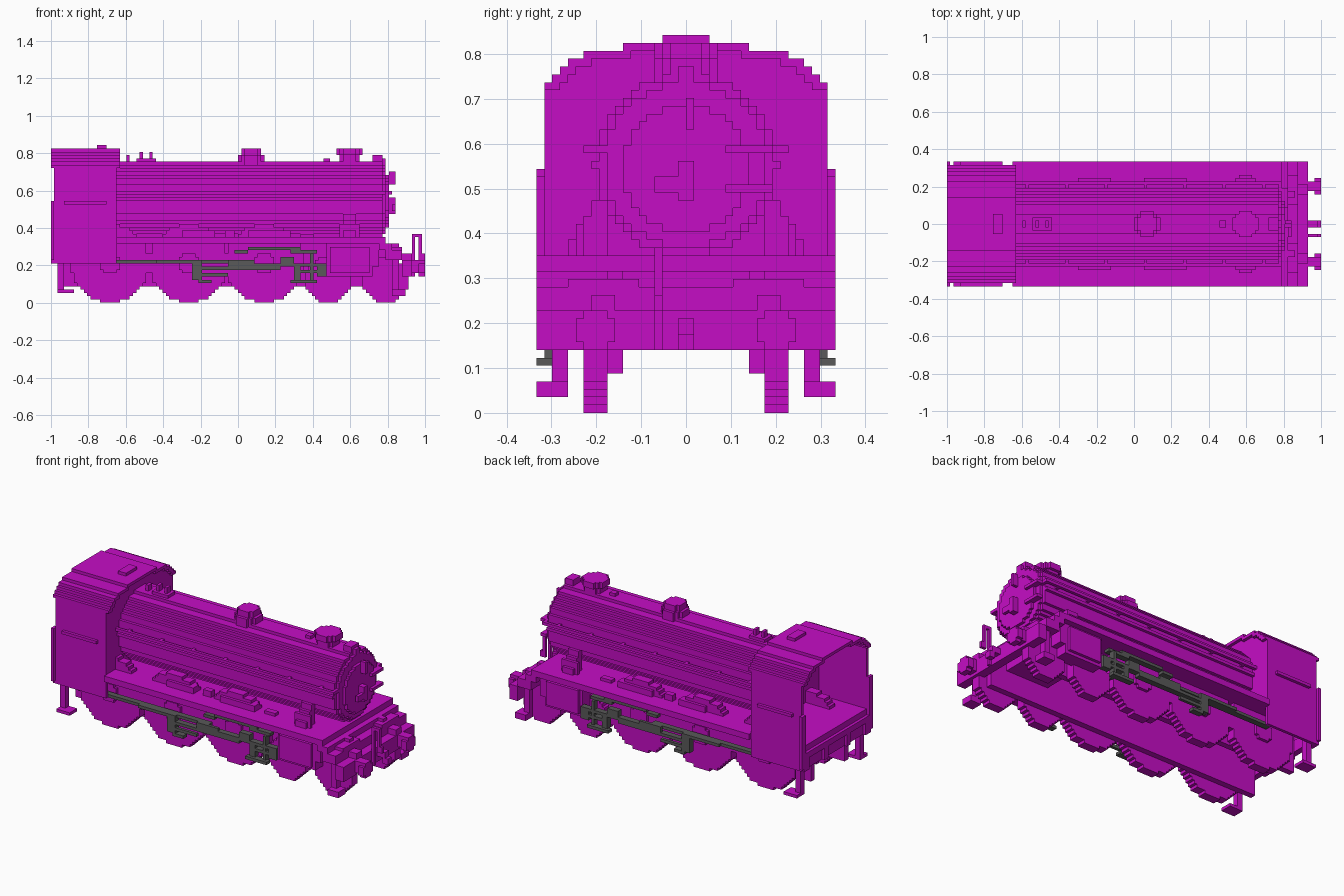
import bpy, bmesh, math

if "Cube" in bpy.data.objects:
    bpy.data.objects.remove(bpy.data.objects["Cube"], do_unlink=True)

V = 2 / 114  # size of one block; all parts are measured in blocks


def material(name, color):
    m = bpy.data.materials.new(name)
    m.use_nodes = True
    m.diffuse_color = (*color, 1)
    m.node_tree.nodes["Principled BSDF"].inputs["Base Color"].default_value = (*color, 1)
    return m


MAGENTA = material("magenta", (0.56, 0.004, 0.56))
GREY = material("dark grey", (0.1, 0.1, 0.1))


def finish(name, bm, mat):
    for v in bm.verts:
        v.co = ((v.co.x - 57) * V, v.co.y * V, v.co.z * V)
    bmesh.ops.recalc_face_normals(bm, faces=bm.faces)
    me = bpy.data.meshes.new(name)
    bm.to_mesh(me)
    bm.free()
    me.materials.append(mat)
    ob = bpy.data.objects.new(name, me)
    bpy.context.collection.objects.link(ob)
    return ob


def boxes(name, *items, mat=MAGENTA, both=False):
    """Join boxes (x0, x1, y0, y1, z0, z1); both adds the mirrored side."""
    bm = bmesh.new()
    for x0, x1, y0, y1, z0, z1 in items:
        for s in ((1, -1) if both else (1,)):
            for v in bmesh.ops.create_cube(bm, size=1)["verts"]:
                v.co.x = x1 if v.co.x > 0 else x0
                v.co.y = s * (y1 if v.co.y > 0 else y0)
                v.co.z = z1 if v.co.z > 0 else z0
    return finish(name, bm, mat)


def stepped(name, axis, rows, lo, hi, center=0):
    """Extrude a stepped outline of (bottom, top, half width) rows along an axis."""
    right = [(w, h) for b, t, w in rows for h in (b, t)]
    outline = right + [(-w, h) for w, h in reversed(right)]
    place = {"x": lambda a, b, d: (d, a + center, b),
             "y": lambda a, b, d: (a + center, d, b),
             "z": lambda a, b, d: (a + center, b, d)}[axis]
    bm = bmesh.new()
    face = bm.faces.new([bm.verts.new(place(a, b, lo)) for a, b in outline])
    ext = bmesh.ops.extrude_face_region(bm, geom=[face])
    for v in ext["geom"]:
        if isinstance(v, bmesh.types.BMVert):
            v.co["xyz".index(axis)] = hi
    bmesh.ops.remove_doubles(bm, verts=bm.verts, dist=0.001)
    return finish(name, bm, MAGENTA)


def disc(mid, r):
    """Rows of a blocky circle, merging neighbours of equal width."""
    rows = []
    for i in range(round(2 * r)):
        b = mid - r + i
        w = round(math.sqrt(r * r - (b + 0.5 - mid) ** 2))
        if rows and rows[-1][2] == w:
            rows[-1] = (rows[-1][0], b + 1, w)
        else:
            rows.append((b, b + 1, w))
    return rows


# Boiler, smokebox door and its fittings
stepped("boiler", "x", disc(31.5, 11.5), 19, 101)
stepped("smokebox_front", "x", disc(31.5, 10.5), 101, 102)
stepped("smokebox_door", "x", disc(31, 8), 102, 103)
boxes("door_handle", (103, 105, -1, 1, 27, 32), (104, 105, -4, -1, 28, 30))
boxes("door_hinges", (102, 104, 5, 11, 33, 34), (102, 104, 5, 11, 28, 29))
boxes("door_lamp_bracket", (103, 105, 0, 1, 36, 40))
boxes("top_lamp", (98, 101, -2, 2, 43, 45), (101, 102, -1, 1, 41, 44))
boxes("handrail", (20, 101, 12, 13, 33, 34), (101, 102, 10, 13, 33, 34),
      *[(x, x + 1, 11, 12, 33, 34) for x in range(24, 100, 12)], both=True)

# Chimney, dome and whistles
stepped("chimney_base", "z", disc(0, 3), 42, 45, center=91)
stepped("chimney_rim", "z", disc(0, 4), 45, 47, center=91)
stepped("dome_base", "z", disc(0, 4), 42, 45, center=61)
stepped("dome_cap", "z", disc(0, 3), 45, 47, center=61)
boxes("boiler_valve", (83, 85, -1, 1, 43, 44))
boxes("whistles", (26, 32, -2, 2, 43, 44), (27, 28, -1, 1, 44, 46), (30, 31, -1, 1, 44, 46),
      (23, 24, -1, 1, 43, 45))

# Steam pipes from smokebox to cylinders
boxes("steam_pipes", (89, 93, 10, 12, 20, 27), (89, 93, 12, 13, 20, 25),
      (88, 94, 13, 14, 20, 24), (89, 93, 14, 15, 20, 22), both=True)

# Cab: open at the rear, with stepped arched roof
roof = [(41, 42, 18), (42, 43, 17), (43, 44, 16), (44, 45, 15), (45, 46, 13), (46, 47, 8)]
for i, (b, t, w) in enumerate(roof):
    inner = roof[i + 1][2] - 1 if i < 5 else 0
    boxes("cab_roof", (0, 21, inner, w, b, t), both=True)
stepped("cab_front", "x", [(18, 41, 18)] + [(b, t, w - 1) for b, t, w in roof[:5]], 19, 20)
boxes("roof_vent", (14, 17, -3, 3, 47, 48))
boxes("cab_sides", (1, 20, 17, 18, 12, 41), both=True)
boxes("cab_side_ledges", (4, 17, 18, 19, 30, 31), both=True)
boxes("cab_rear_handrails", (0, 1, 17, 19, 13, 31), both=True)
boxes("cab_floor", (1, 20, -17, 17, 18, 20))
boxes("rear_beam", (0, 2, -18, 18, 16, 18), (1, 3, -18, 18, 12, 16))
boxes("rear_beam_posts", (0, 1, 5, 7, 12, 16), (0, 1, 15, 18, 12, 16), both=True)

# Running boards, frames and front platform
boxes("running_board", (20, 102, -19, 19, 18, 20))
boxes("frames", (3, 106, 8, 10, 5, 18), both=True)
boxes("front_platform", (100, 104, -19, 19, 16, 18), (102, 107, -19, 19, 13, 16))
boxes("platform_steps", (104, 107, 6, 15, 16, 17), both=True)
boxes("buffer_beam", (107, 110, -19, 19, 8, 13))
boxes("saddle", (84, 100, -8, 8, 12, 18))

# Wheels; the drivers rise through the board as splashers
for n, x in enumerate((18, 42, 65)):
    for s in (-1, 1):
        top = [r for r in disc(12, 12)]
        stepped("driving_wheel", "y", top, s * 10, s * 13, center=x)
        stepped("wheel_hub", "y", disc(12, 3), s * 13, s * 14, center=x)
for x in (84.5, 102):
    for s in (-1, 1):
        stepped("leading_wheel", "y", disc(7, 7), s * 10, s * 13, center=x)
boxes("splashers", (40, 50, 11, 14, 20, 22), (53, 56, 11, 13, 20, 22), (60, 73, 11, 14, 20, 22),
      (76, 80, 11, 13, 20, 21), both=True)

# Cylinders
boxes("cylinders", (84, 98, 12, 17, 8, 18), (85, 97, 17, 18, 9, 17), (98, 100, 13, 17, 11, 18),
      both=True)

# Steps below the cab and the front platform
boxes("cab_steps", (2, 4, 15, 17, 3, 14), (2, 7, 15, 19, 3, 4), both=True)
boxes("front_steps", (104, 106, 15, 17, 2, 13), (104, 108, 15, 19, 2, 4), both=True)

# Buffers, coupling hook and brake pipes
boxes("buffers", (110, 112, 10, 13, 9, 13), (112, 114, 9, 14, 9, 12), (112, 114, 10, 13, 8, 13),
      both=True)
boxes("buffer_lamps", (107, 110, 9, 12, 13, 15), both=True)
boxes("coupling_hook", (110, 113, -1, 1, 10, 12), (112, 114, -1, 1, 8, 10))
boxes("brake_pipe", (110, 111, -4, -3, 8, 20), (110, 113, -4, -3, 20, 21),
      (112, 113, -4, -3, 14, 20), (112, 114, -4, -3, 13, 15))

# Motion gear on each side
boxes("coupling_rod", (18, 58, 15, 17, 12, 13), (32, 45, 17, 18, 12, 13), mat=GREY, both=True)
boxes("connecting_rod", (43, 46, 16, 18, 7, 13), (46, 54, 17, 18, 8, 9), (45, 49, 16, 18, 6, 7),
      (46, 70, 16, 18, 10, 11), (54, 62, 17, 18, 11, 13), (60, 84, 16, 18, 11, 12),
      mat=GREY, both=True)
boxes("valve_gear", (56, 60, 15, 17, 15, 16), (60, 76, 15, 17, 16, 17), (73, 81, 15, 17, 15, 16),
      (79, 80, 16, 18, 6, 15), (74, 76, 16, 18, 7, 12), (70, 74, 16, 18, 12, 14),
      mat=GREY, both=True)
boxes("crosshead", (73, 81, 17, 19, 6, 7), (75, 84, 16, 18, 9, 10), (81, 84, 16, 18, 8, 12),
      mat=GREY, both=True)
